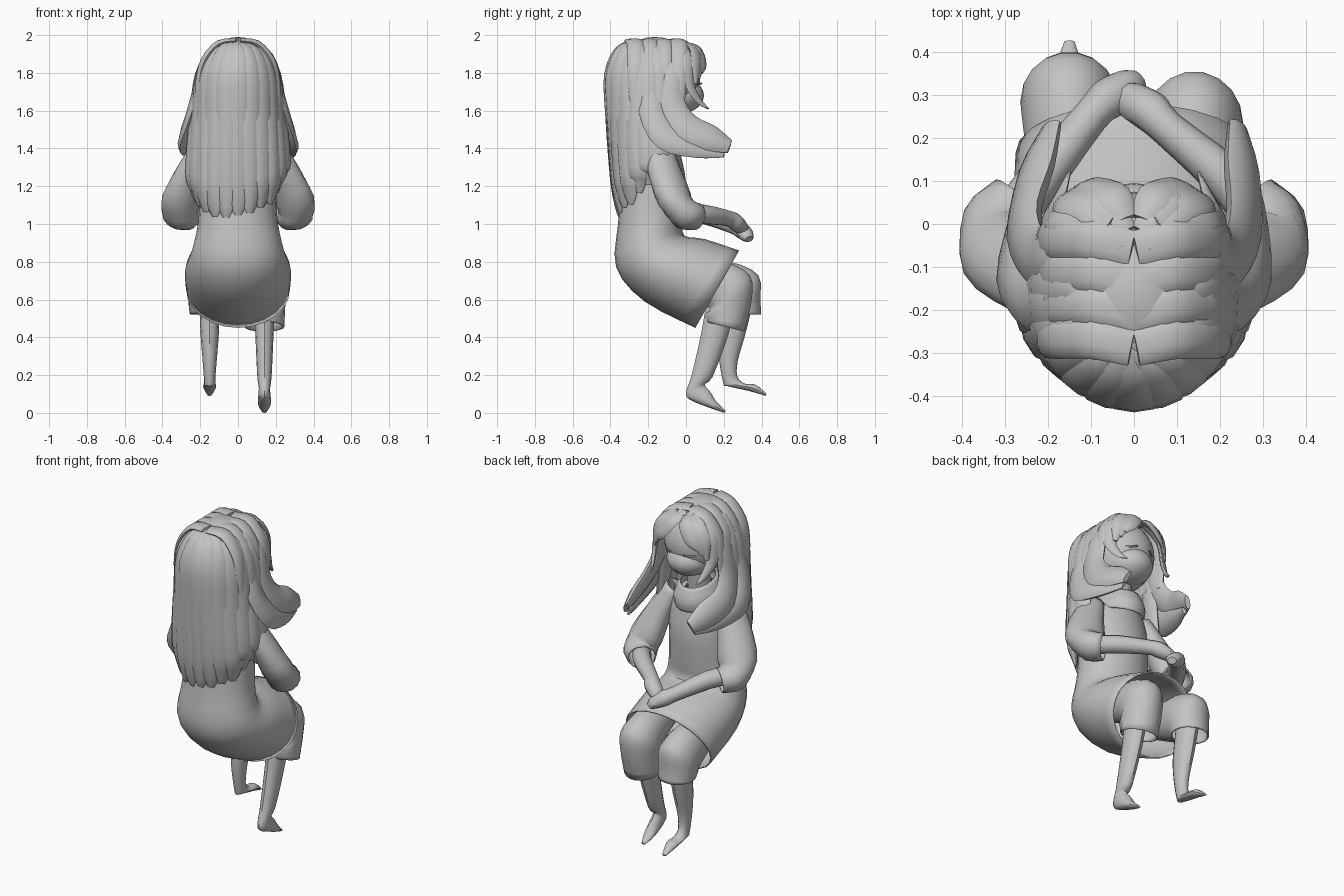
import bpy, bmesh, math, random
from mathutils import Vector

random.seed(4)
if "Cube" in bpy.data.objects:
    bpy.data.objects.remove(bpy.data.objects["Cube"])

grey = bpy.data.materials.new("plain grey")
grey.use_nodes = True
grey.diffuse_color = (0.55, 0.55, 0.55, 1)
grey.node_tree.nodes["Principled BSDF"].inputs["Base Color"].default_value = grey.diffuse_color
parts = []


def finish(name, bm, thickness=0):
    bmesh.ops.recalc_face_normals(bm, faces=bm.faces)
    mesh = bpy.data.meshes.new(name)
    bm.to_mesh(mesh)
    bm.free()
    mesh.materials.append(grey)
    obj = bpy.data.objects.new(name, mesh)
    bpy.context.collection.objects.link(obj)
    if thickness:
        solid = obj.modifiers.new("cloth thickness", 'SOLIDIFY')
        solid.thickness = thickness
    parts.append(obj)


def spline(a, b, c, d, t):
    return (b * 2 + (c - a) * t + (a * 2 - b * 5 + c * 4 - d) * t ** 2
            + (b * 3 - a - c * 3 + d) * t ** 3) / 2


def loft(name, rings, sides=14, steps=3, open_end=False, thickness=0):
    """Skin smoothly blended ellipses, each given as centre and two half axes."""
    dense = []
    last = len(rings) - 1
    for i in range(last):
        near = [rings[max(0, min(last, i + k))] for k in (-1, 0, 1, 2)]
        for s in range(steps):
            dense.append([spline(*[r[j] for r in near], s / steps) for j in range(3)])
    dense.append(rings[-1])
    bm = bmesh.new()
    loops = []
    for c, u, v in dense:
        angles = [math.tau * k / sides for k in range(sides)]
        loops.append([bm.verts.new(c + u * math.cos(a) + v * math.sin(a)) for a in angles])
    for low, high in zip(loops, loops[1:]):
        for k in range(sides):
            n = (k + 1) % sides
            bm.faces.new((low[k], low[n], high[n], high[k]))
    if not open_end:
        bm.faces.new(loops[0])
        bm.faces.new(loops[-1])
    finish(name, bm, thickness)


def limb(name, path, facing, **options):
    """Tube along (x, y, z, half width, half depth); facing gives the depth direction."""
    points = [Vector(p[:3]) for p in path]
    rings = []
    for i, p in enumerate(path):
        along = points[min(i + 1, len(path) - 1)] - points[max(i - 1, 0)]
        out = facing(points[i])
        side = along.cross(out).normalized()
        out = side.cross(along).normalized()
        rings.append((points[i], side * p[3], out * p[4]))
    loft(name, rings, **options)


def section(back, front, half, x=0):
    """Cross section through a back point and a front point in (y, z)."""
    b, f = Vector((x, *back)), Vector((x, *front))
    return (b + f) / 2, Vector((half, 0, 0)), (f - b) / 2


def ball(name, centre, radii, remove=None):
    bm = bmesh.new()
    bmesh.ops.create_uvsphere(bm, u_segments=28, v_segments=18, radius=1)
    for v in bm.verts:
        v.co = Vector(c + r * q for c, r, q in zip(centre, radii, v.co))
    if remove:
        gone = [f for f in bm.faces if remove(f.calc_center_median())]
        bmesh.ops.delete(bm, geom=gone, context='FACES')
    finish(name, bm)


def forward(p):
    return Vector((0, 1, 0))


def upward(p):
    return Vector((0, 0, 1))


def from_head(p):
    return Vector((p.x, p.y + 0.165, max(0, p.z - 1.75)))


def from_parting(p):
    return Vector((p.x, 0, max(0.02, p.z - 1.75)))


# Dress: torso bending at the hip into a skirt over the lap
loft("dress", [
    section((-.22, 1.5), (-.04, 1.46), .08),
    section((-.29, 1.41), (-.03, 1.38), .18),
    section((-.34, 1.22), (0, 1.22), .2),
    section((-.36, 1), (-.01, 1.03), .21),
    section((-.37, .77), (-.01, .94), .245),
    section((-.22, .59), (.1, .92), .28),
    section((.05, .45), (.28, .86), .275)], sides=24, open_end=True, thickness=.008)

# Neck and draped collar
limb("neck", [(0, -.14, 1.4, .07, .07), (0, -.11, 1.62, .06, .06)], forward)
loft("collar", [
    section((-.27, 1.45), (.02, 1.37), .13),
    section((-.27, 1.51), (.03, 1.43), .13),
    section((-.23, 1.56), (0, 1.51), .095)], sides=18, open_end=True, thickness=.008)

# Arms: loose sleeve, forearm and hand resting on the lap
for word, s, hand in (("left", 1, (-.01, .28, .99)), ("right", -1, (-.01, .31, .95))):
    limb(word + "_sleeve", [
        (s * .17, -.15, 1.42, .07, .06),
        (s * .235, -.12, 1.3, .095, .07),
        (s * .3, -.06, 1.13, .11, .085),
        (s * .305, .0, 1.05, .095, .085),
        (s * .26, .05, 1.04, .08, .075)], upward, open_end=True, thickness=.008)
    x, y, z = hand
    limb(word + "_forearm", [
        (s * .3, -.01, 1.06, .05, .05),
        (s * .22, .1, 1.05, .052, .052),
        (x + s * .09, y - .06, z + .04, .042, .042),
        (x + s * .05, y - .02, z + .02, .048, .045),
        (x, y + .01, z - .01, .042, .035),
        (x - s * .02, y + .025, z - .03, .025, .02)], upward, sides=10)

# Legs: puffed bloomers, shin and pointed foot; the right leg reaches further
for word, x, reach, lift in (("left", .14, 0, 0), ("right", -.15, .09, .09)):
    loft(word + "_bloomer", [
        section((-.02, .64), (.05, .8), .08, x),
        section((.09, .58), (.21 + reach / 3, .8), .1, x),
        section((.12 + reach / 2, .54), (.34 + reach / 2, .73), .113, x),
        section((.1 + reach, .52), (.35 + reach / 2, .6), .11, x),
        section((.11 + reach, .48 + lift / 2), (.31 + reach, .43 + lift), .105, x)],
        sides=18, open_end=True, thickness=.008)
    loft(word + "_shin", [
        section((.11 + reach, .6), (.26 + reach, .56), .055, x),
        section((.08 + reach, .42), (.22 + reach, .4), .048, x),
        section((.03 + reach * 1.6, .2 + lift), (.14 + reach * 1.5, .19 + lift), .038, x),
        section((reach * 2.2, .11 + lift / 2), (.1 + reach * 1.9, .15 + lift / 2), .03, x),
        section((.02 + reach * 2.2, .07 + lift * .8), (.13 + reach * 2, .11 + lift / 2), .033, x),
        section((.13 + reach * 2.3, .025 + lift), (.16 + reach * 2.3, .06 + lift), .033, x),
        section((.205 + reach * 2.4, lift), (.21 + reach * 2.4, .012 + lift), .012, x)],
        sides=12)

# Head with soft cheeks and closed eyes
ball("head", (0, -.12, 1.77), (.185, .195, .2))
ball("cheeks", (0, -.05, 1.68), (.13, .145, .1))
for s in (-1, 1):
    limb("eyelid", [(s * (.04 + .025 * k), .082 - .011 * k - .004 * k * k,
                     1.745 - .006 * math.sin(k * math.pi / 3), .005, .005)
                    for k in range(4)], upward, sides=6)

# Hair cap, open over the face
ball("hair_cap", (0, -.165, 1.74), (.21, .25, .25),
     lambda c: c.z < 1.6 or (c.y > -.1 and c.z < 1.86))

# Long locks fanning from the parting around the back of the head
count = 13
for i in range(count):
    turn = (i / (count - 1) * 2 - 1) * 1.7
    sx, sy = math.sin(turn), -math.cos(turn)
    tip = 1.02 + (.11 if turn > 0 else .06) * abs(turn) ** 1.5 + random.uniform(-.01, .03)

    def spot(rx, ry, z, half, thick):
        return (rx * sx, -.17 + ry * sy, z, half, thick)
    limb("back_lock", [
        (-.03 + .02 * sx, -.24 + .04 * sy, 1.965, .012, .012),
        spot(.14, .19, 1.92, .045, .02),
        spot(.205, .24, 1.79, .064, .024),
        spot(.23, .23, 1.58, .066, .028),
        spot(.255, .205, tip * .5 + .72, .062, .028),
        spot(.235, .19, tip + .06, .045, .02),
        spot(.225, .185, tip, .018, .008)], from_head, sides=8)

# Locks sweeping forward over each shoulder, and strands framing the face
for s, inward in ((1, 0), (-1, .05)):
    def outward(p):
        return Vector((s, 0, .5))
    limb("shoulder_lock", [
        (s * .1, -.08, 1.94, .03, .02),
        (s * .19, -.08, 1.82, .06, .025),
        (s * .225, -.08, 1.64, .075, .03),
        (s * .255, .0, 1.51, .085, .03),
        (s * (.25 - inward / 2), .13, 1.455, .075, .03),
        (s * (.24 - inward), .23, 1.41, .04, .015)], outward, sides=8)
    limb("lower_lock", [
        (s * .19, -.17, 1.8, .05, .025),
        (s * .24, -.18, 1.6, .07, .03),
        (s * .28, -.1, 1.46, .08, .03),
        (s * (.27 - inward / 2), .05, 1.4, .055, .025),
        (s * (.24 - inward), .2, 1.37, .02, .01)], outward, sides=8)
    limb("face_strand", [
        (s * .05, .0, 1.96, .03, .012),
        (s * .16, .02, 1.87, .045, .016),
        (s * .19, .02, 1.74, .035, .015),
        (s * .17, .07, 1.65, .02, .01),
        (s * .15, .12, 1.61, .004, .004)], from_head, sides=8)
    # Fringe swept sideways from the parting
    for k in range(3):
        limb("fringe", [
            (s * .02, -.05 + .03 * k, 1.97 - .01 * k, .03, .012),
            (s * (.1 - .025 * k), .04 + .012 * k, 1.925, .045, .016),
            (s * (.155 - .025 * k), .055 + .015 * k, 1.85, .042, .015),
            (s * (.175 - .02 * k), .05 + .015 * k, 1.74 + .03 * k, .012, .008)],
            from_head, sides=8)
    # Top locks laid from the parting to the sides
    for k in range(4):
        y = -.04 - .075 * k
        limb("top_lock", [
            (s * .005, y - .02, 1.97, .045, .012),
            (s * .1, y, 1.955, .048, .02),
            (s * .175, y, 1.87, .048, .022),
            (s * .205, y, 1.76, .045, .02),
            (s * .215, y, 1.62, .03, .015)], from_parting, sides=10)

# Smooth shading with sharp folds kept
bpy.ops.object.select_all(action='DESELECT')
for part in parts:
    part.select_set(True)
bpy.context.view_layer.objects.active = parts[0]
bpy.ops.object.shade_smooth_by_angle(angle=math.radians(40))
